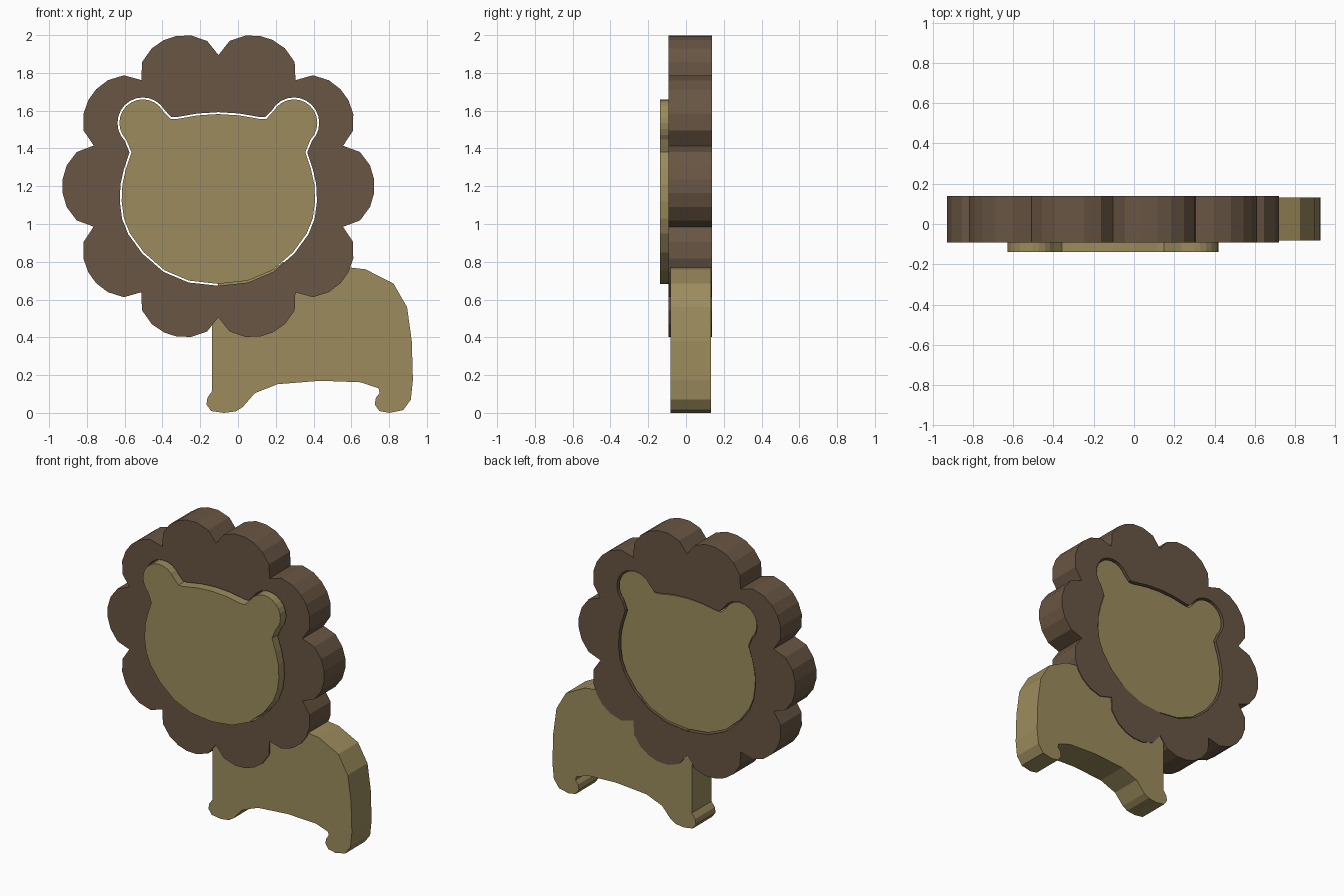
import bpy
from math import radians, pi, sin, cos
from mathutils import Vector, Matrix

if "Cube" in bpy.data.objects:
    bpy.data.objects.remove(bpy.data.objects["Cube"])

CX, CZ = -0.104, 1.2  # centre of the head


def material(name, rgb):
    m = bpy.data.materials.new(name)
    m.diffuse_color = (*rgb, 1)
    m.use_nodes = True
    m.node_tree.nodes["Principled BSDF"].inputs["Base Color"].default_value = m.diffuse_color
    return m


tan = material("tan_wood", (0.33, 0.26, 0.108))
brown = material("brown_wood", (0.14, 0.092, 0.056))


def slab(name, loops, y0, y1, mat):
    """Flat board cut from x/z outlines (later loops are holes), from y0 to y1."""
    cu = bpy.data.curves.new(name, 'CURVE')
    cu.dimensions = '2D'
    cu.fill_mode = 'BOTH'
    cu.extrude = (y1 - y0) / 2
    for pts in loops:
        sp = cu.splines.new('POLY')
        sp.points.add(len(pts) - 1)
        for p, (x, z) in zip(sp.points, pts):
            p.co = (x, z, 0, 1)
        sp.use_cyclic_u = True
    ob = bpy.data.objects.new(name, cu)
    ob.rotation_euler = (radians(90), 0, 0)
    ob.location = (0, (y0 + y1) / 2, 0)
    bpy.context.collection.objects.link(ob)
    bpy.ops.object.select_all(action='DESELECT')
    ob.select_set(True)
    bpy.context.view_layer.objects.active = ob
    bpy.ops.object.convert(target='MESH')
    ob = bpy.context.view_layer.objects.active
    ob.data.materials.clear()
    ob.data.materials.append(mat)
    for f in ob.data.polygons:
        f.use_smooth = False
    return ob


def offset(pts, d):
    """Grow a clockwise outline outwards by d."""
    out, n = [], len(pts)
    for i in range(n):
        a, b, c = (Vector(pts[(i + k) % n]) for k in (-1, 0, 1))
        u, v = (b - a).normalized(), (c - b).normalized()
        nu, nv = Vector((-u.y, u.x)), Vector((-v.y, v.x))
        m = (nu + nv).normalized()
        out.append(tuple(b + m * d / max(m.dot(nu), 0.5)))
    return out


# Face outline: right half from the crown round the ear to the chin, mirrored
ear = [(.40 + .124 * cos(radians(a)), 1.535 + .125 * sin(radians(a)))
       for a in range(150, -46, -15)]
half = [(0, 1.582), (.11, 1.575), (.22, 1.556), (.253, 1.556), *ear,
        (.46, 1.38), (.49, 1.29), (.508, 1.21), (.512, 1.12), (.50, 1.03),
        (.468, .95), (.395, .85), (.285, .755), (.155, .70), (0, .683)]
face = [(CX + x, z) for x, z in half] + [(CX - x, z) for x, z in half[-2:0:-1]]

# Mane: ten scalloped petals with a loose hole for the face
petal = [(.66, -.215), (.75, -.181), (.803, -.11), (.825, -.035),
         (.825, .035), (.803, .11), (.75, .181)]
mane = []
for i in range(10):
    rot = Matrix.Rotation(i * pi / 5, 2)
    mane += [tuple(rot @ Vector(p) + Vector((CX, CZ))) for p in petal]

# Body: back, rear leg, belly, front leg, then the edge tucked under the chin
body = [(.59, .77), (.675, .76), (.823, .685), (.895, .56), (.92, .38),
        (.926, .175), (.915, .07), (.875, .015), (.80, 0), (.748, .01),
        (.724, .045), (.73, .08), (.75, .105), (.744, .13), (.65, .162),
        (.435, .17), (.21, .152), (.09, .105), (.024, .03), (-.012, .008),
        (-.075, 0), (-.143, .01), (-.167, .045), (-.162, .08), (-.137, .115),
        (-.137, .49), (-.105, .685), (.05, .70), (.18, .755), (.24, .80), (.4, .78)]

slab("mane", [mane, offset(face, 0.01)], -0.092, 0.138, brown)
slab("face", [face], -0.138, 0.127, tan)
slab("body", [body], -0.083, 0.132, tan)
